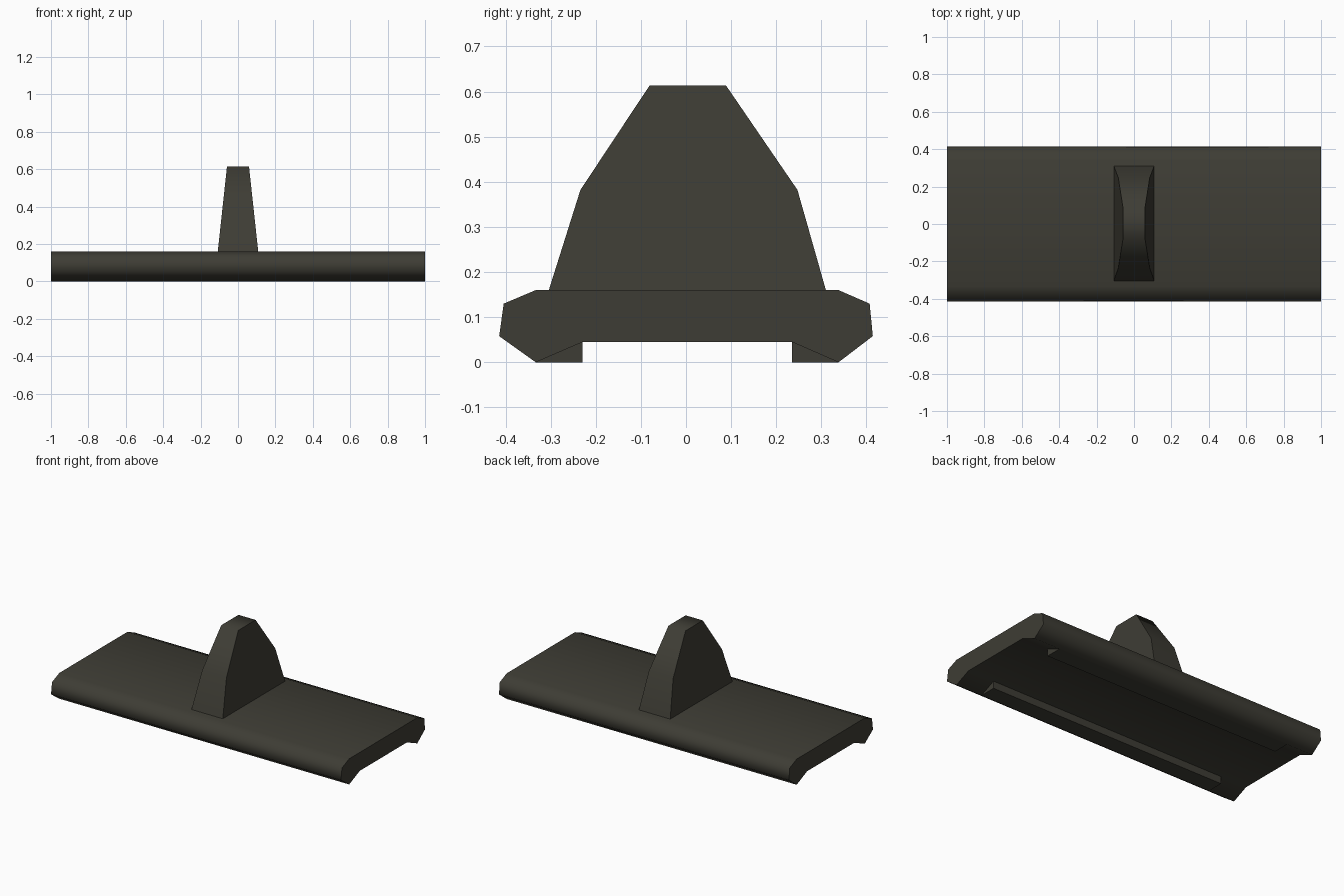
import bpy, bmesh, math

if "Cube" in bpy.data.objects:
    bpy.data.objects.remove(bpy.data.objects["Cube"])

mat = bpy.data.materials.new("dark olive grey")
mat.diffuse_color = (0.048, 0.046, 0.035, 1)
mat.use_nodes = True
mat.node_tree.nodes["Principled BSDF"].inputs["Base Color"].default_value = mat.diffuse_color


def loft(name, sections):
    """Closed solid through equal-length rings of 3D points."""
    bm = bmesh.new()
    rings = [[bm.verts.new(p) for p in s] for s in sections]
    n = len(rings[0])
    for a, b in zip(rings, rings[1:]):
        for i in range(n):
            j = (i + 1) % n
            bm.faces.new((a[i], a[j], b[j], b[i]))
    bm.faces.new(rings[0])
    bm.faces.new(rings[-1])
    bmesh.ops.recalc_face_normals(bm, faces=bm.faces)
    me = bpy.data.meshes.new(name)
    bm.to_mesh(me)
    bm.free()
    me.materials.append(mat)
    ob = bpy.data.objects.new(name, me)
    bpy.context.collection.objects.link(ob)
    bpy.ops.object.select_all(action='DESELECT')
    ob.select_set(True)
    bpy.context.view_layer.objects.active = ob
    bpy.ops.object.shade_smooth_by_angle(angle=math.radians(76))
    return ob


def along_x(profile, half):
    return [[(x, y, z) for y, z in profile] for x in (-half, half)]


# Track pad plate: rounded long edges, shallow recess underneath
plate = [(-0.333, 0), (-0.414, 0.058), (-0.404, 0.13), (-0.333, 0.16),
         (0.338, 0.16), (0.407, 0.13), (0.414, 0.058), (0.338, 0),
         (0.235, 0.045), (-0.229, 0.045)]
loft("base_plate", along_x(plate, 1.0))

# Wedge-shaped lips under both long edges, stopping short of the ends
for name, outer, inner in (("front_lip", -0.333, -0.229), ("back_lip", 0.338, 0.235)):
    loft(name, along_x([(outer, 0), (inner, 0), (inner, 0.045)], 0.82))

# Tapered guide fin: height, half thickness, front y, back y
levels = [(0.16, 0.108, -0.304, 0.31), (0.382, 0.084, -0.234, 0.247),
          (0.613, 0.059, -0.081, 0.089)]
loft("guide_fin", [[(-t, f, z), (t, f, z), (t, b, z), (-t, b, z)]
                   for z, t, f, b in levels])
